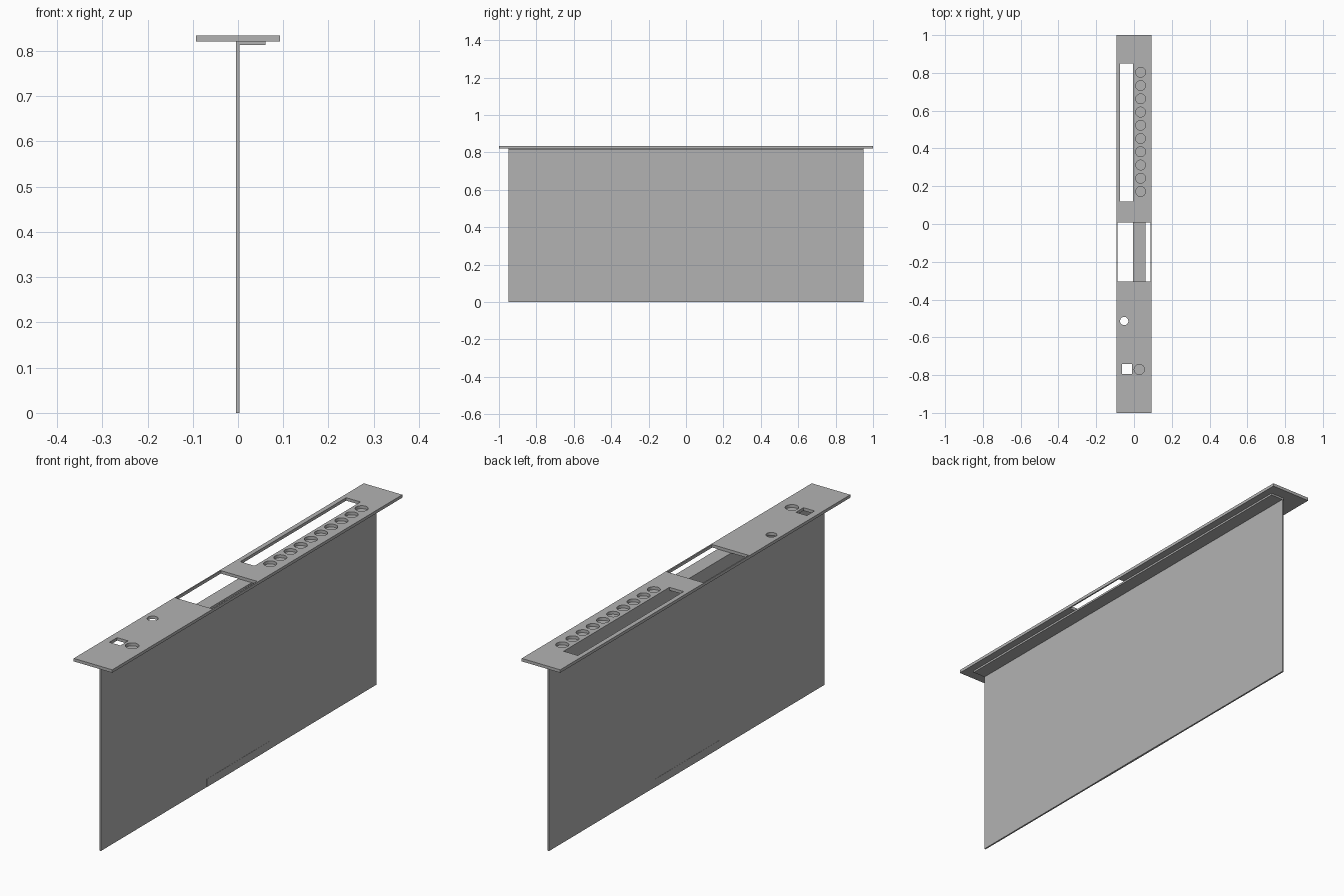
import bpy, bmesh
from math import cos, sin, tau

cube = bpy.data.objects.get("Cube")
if cube:
    bpy.data.objects.remove(cube, do_unlink=True)

grey = bpy.data.materials.new("plain grey")
grey.use_nodes = True
colour = (0.45, 0.45, 0.45, 1)
grey.diffuse_color = colour
grey.node_tree.nodes["Principled BSDF"].inputs["Base Color"].default_value = colour


def rect(x0, x1, y0, y1):
    return [(x0, y0), (x1, y0), (x1, y1), (x0, y1)]


def circle(x, y, r, n=32):
    return [(x + r * cos(tau * i / n), y + r * sin(tau * i / n)) for i in range(n)]


def slab(name, outlines, z0, z1):
    """Solid slab from a flat outline; further outlines become holes."""
    curve = bpy.data.curves.new(name, "CURVE")
    curve.dimensions = "2D"
    curve.fill_mode = "BOTH"
    curve.extrude = (z1 - z0) / 2
    for pts in outlines:
        spline = curve.splines.new("POLY")
        spline.points.add(len(pts) - 1)
        for p, (x, y) in zip(spline.points, pts):
            p.co = (x, y, 0, 1)
        spline.use_cyclic_u = True
    temp = bpy.data.objects.new(name + " outline", curve)
    bpy.context.collection.objects.link(temp)
    graph = bpy.context.evaluated_depsgraph_get()
    mesh = bpy.data.meshes.new_from_object(temp.evaluated_get(graph))
    bpy.data.objects.remove(temp, do_unlink=True)
    bm = bmesh.new()
    bm.from_mesh(mesh)
    bmesh.ops.remove_doubles(bm, verts=bm.verts, dist=1e-5)
    bmesh.ops.translate(bm, verts=bm.verts, vec=(0, 0, (z0 + z1) / 2))
    bmesh.ops.recalc_face_normals(bm, faces=bm.faces)
    for f in bm.faces:
        f.smooth = False
    bm.to_mesh(mesh)
    bm.free()
    mesh.materials.clear()
    mesh.materials.append(grey)
    obj = bpy.data.objects.new(name, mesh)
    bpy.context.collection.objects.link(obj)
    return obj


# Top plate with window, long slot, row of round holes and small holes
top, under = 0.834, 0.821
holes = [
    rect(-0.088, 0.087, -0.305, 0.007),
    rect(-0.073, -0.004, 0.12, 0.85),
    rect(-0.064, -0.011, -0.795, -0.742),
    circle(-0.052, -0.514, 0.022),
    circle(0.028, -0.77, 0.027),
]
holes += [circle(0.035, 0.172 + 0.0701 * i, 0.026) for i in range(10)]
slab("top_plate", [rect(-0.093, 0.093, -1, 1)] + holes, under, top)

# Angle section: mounting flange and tall hanging panel
slab("mounting_flange", [rect(-0.004, 0.061, -0.95, 0.95)], 0.813, under)
slab("hanging_panel", [rect(-0.004, 0.003, -0.95, 0.95)], 0, 0.813)

# Shallow pad around the middle of the panel's lower edge
slab("lower_edge_pad", [rect(-0.0048, 0.0038, -0.22, 0.22)], 0, 0.035)
